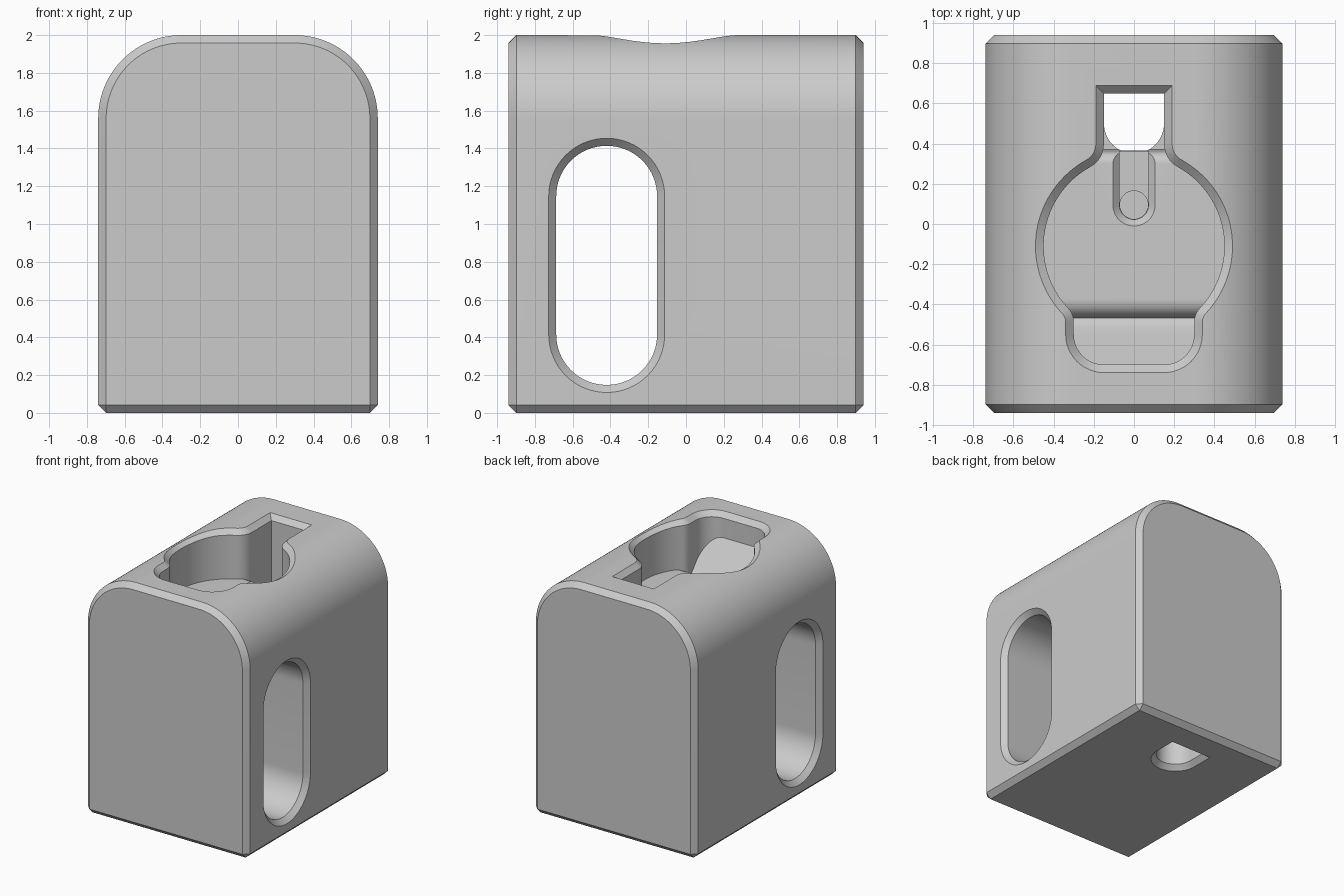
import bpy, bmesh
from math import pi, sin, cos, atan2, sqrt
from mathutils import Vector

if "Cube" in bpy.data.objects:
    bpy.data.objects.remove(bpy.data.objects["Cube"], do_unlink=True)

W, D, H = 0.74, 0.94, 2.0      # half width, half depth, height
R = 0.44                       # radius of the upper long edges
C = 0.042                      # chamfer size
FLOOR = 1.6                    # height of the round seat floor

gray = bpy.data.materials.new("plain gray")
gray.use_nodes = True
gray.diffuse_color = (0.6, 0.6, 0.6, 1)
gray.node_tree.nodes["Principled BSDF"].inputs["Base Color"].default_value = (0.6, 0.6, 0.6, 1)


def arc(cx, cy, r, a, b, n=16):
    return [(cx + r * cos(a + (b - a) * i / n), cy + r * sin(a + (b - a) * i / n)) for i in range(n + 1)]


def mirrored(half):
    return half + [(-x, y) for x, y in reversed(half)]


def loft(name, rings):
    """Closed solid through rings of equal point count."""
    bm = bmesh.new()
    vs = [[bm.verts.new(p) for p in ring] for ring in rings]
    n = len(vs[0])
    for a, b in zip(vs, vs[1:]):
        for i in range(n):
            bm.faces.new((a[i], a[(i + 1) % n], b[(i + 1) % n], b[i]))
    bm.faces.new(vs[0])
    bm.faces.new(vs[-1])
    bmesh.ops.remove_doubles(bm, verts=bm.verts, dist=1e-5)
    bmesh.ops.recalc_face_normals(bm, faces=bm.faces)
    mesh = bpy.data.meshes.new(name)
    bm.to_mesh(mesh)
    bm.free()
    ob = bpy.data.objects.new(name, mesh)
    bpy.context.collection.objects.link(ob)
    mesh.materials.append(gray)
    return ob


def combine(target, tool, operation):
    """Apply a boolean and throw the tool away."""
    mod = target.modifiers.new("cut", 'BOOLEAN')
    mod.operation, mod.solver, mod.object = operation, 'EXACT', tool
    bpy.context.view_layer.objects.active = target
    bpy.ops.object.modifier_apply(modifier=mod.name)
    bpy.data.objects.remove(tool, do_unlink=True)


# Outer block: arched section, chamfered at both ends and along the bottom
def section(d):
    c = C - d
    half = [(W - C, d), (W - d, d + c)] + arc(W - R, H - R, R - d, 0, pi / 2, 32)
    return mirrored(half)


block = loft("stand_body", [[(x, y, z) for x, z in section(d)]
                            for y, d in ((-D, C), (C - D, 0), (D - C, 0), (D, C))])


# Seat opening: circle with a cable slot behind and a finger pocket in front
def seat_outline(d):
    r, oy, slot, pocket, f1, f2 = 0.45, -0.11, 0.15, 0.30, 0.13, 0.10
    x1, x2 = slot + f1, pocket + f2
    y1 = sqrt((r + f1) ** 2 - x1 ** 2)
    y2 = sqrt((r + f2) ** 2 - x2 ** 2)
    half = [(slot + d, 0.65 + d)]
    half += arc(x1, oy + y1, f1 - d, pi, atan2(-y1, -x1) + 2 * pi, 8)
    half += arc(0, oy, r + d, atan2(y1, x1), -atan2(y2, x2), 32)[1:-1]
    half += arc(x2, oy - y2, f2 - d, atan2(y2, -x2), pi, 8)
    half += arc(0.15, -0.55, 0.15 + d, 0, -pi / 2, 12)
    return mirrored(half)


def top_height(x):
    over = max(0, abs(x) - (W - R))
    return H - R + sqrt(R * R - over * over)


rim = [[(x, y, top_height(x) + d - 0.04) for x, y in seat_outline(d)] for d in (0, 0.05)]
seat = loft("seat_cutter", [[(x, y, 1.2) for x, y in seat_outline(0)]] + rim
            + [[(x, y, 2.3) for x, y in seat_outline(0.05)]])

# Floor profile: sloped pocket, rounded step, flat seat, rounded drop at the cable
floor = [(-1.0, 2.2), (-0.70, 1.80), (-0.54, 1.59)]
floor += [(-0.515, 1.56), (-0.495, 1.54), (-0.47, 1.525)]
floor += arc(-0.37, FLOOR - 0.1, 0.1, pi - 0.25, pi / 2, 12)
floor += arc(0.30, FLOOR - 0.06, 0.06, pi / 2, 0.15, 8)
floor += [(0.37, 1.4), (1.0, 1.4), (1.0, 2.6), (-1.0, 2.6)]
space = loft("floor_space", [[(x, y, z) for y, z in floor] for x in (-1, 1)])
combine(seat, space, 'INTERSECT')
combine(block, seat, 'DIFFERENCE')


# Cable shaft down through the base
def shaft_outline(d):
    r = 0.1495 + d
    return [(r, 0.6495 + d), (-r, 0.6495 + d)] + arc(0, 0.5, r, pi, 2 * pi, 28)


shaft = loft("shaft_cutter", [[(x, y, z) for x, y in shaft_outline(d)]
                              for z, d in ((-0.06, 0.1), (0.04, 0), (1.46, 0))])
combine(block, shaft, 'DIFFERENCE')


# Cable groove in the seat floor, with a shallow round recess at its end
def groove_outline(d):
    r = 0.072 + d
    return [(r, 0.42), (-r, 0.42)] + arc(0, 0.095, r, pi, 2 * pi, 24)


groove = loft("groove_cutter", [[(x, y, z) for x, y in groove_outline(d)]
                                for z, d in ((FLOOR - 0.1, 0), (FLOOR - 0.033, 0), (FLOOR + 0.02, 0.053))])
combine(block, groove, 'DIFFERENCE')
recess = loft("recess_cutter", [[(x, y, z) for x, y in arc(0, 0.095, 0.07, 0, 2 * pi, 32)[:-1]]
                                for z in (FLOOR - 0.11, FLOOR - 0.05)])
combine(block, recess, 'DIFFERENCE')


# Long rounded window through both sides
def window_outline(d):
    r = 0.267 + d
    return arc(-0.42, 1.147, r, 0, pi, 32) + arc(-0.42, 0.415, r, pi, 2 * pi, 32)


window = loft("window_cutter", [[(x, y, z) for y, z in window_outline(d)]
                                for x, d in ((-0.80, 0.1), (-0.70, 0), (0.70, 0), (0.80, 0.1))])
combine(block, window, 'DIFFERENCE')

# Smooth curves, sharp chamfers
bpy.ops.object.select_all(action='DESELECT')
block.select_set(True)
bpy.context.view_layer.objects.active = block
bpy.ops.object.shade_smooth_by_angle(angle=0.5)
